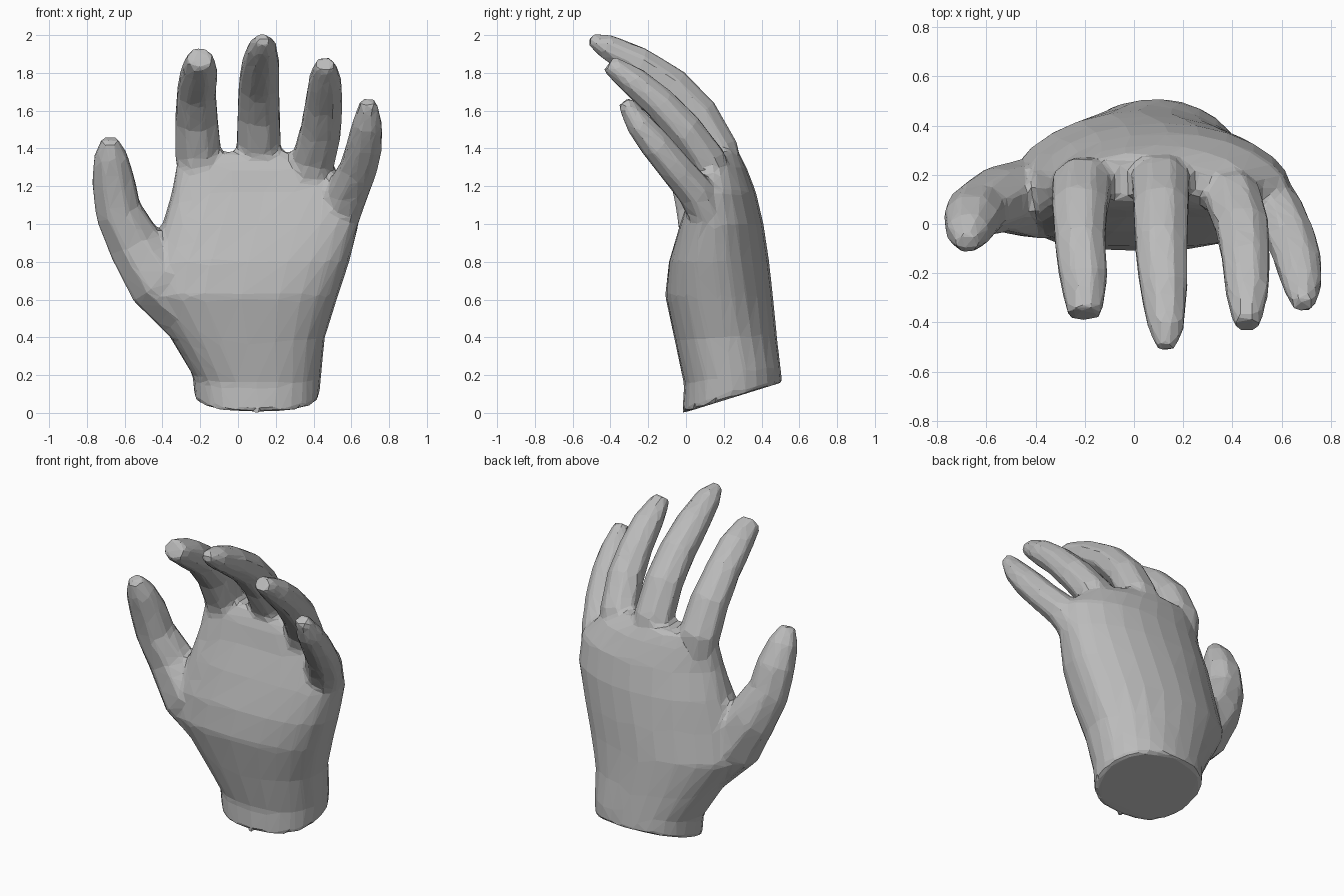
import bpy, bmesh, math
from mathutils import Vector

default_cube = bpy.data.objects.get("Cube")
if default_cube:
    bpy.data.objects.remove(default_cube, do_unlink=True)

skin = bpy.data.materials.new("plain grey")
skin.use_nodes = True
skin.diffuse_color = (0.5, 0.5, 0.5, 1)
skin.node_tree.nodes["Principled BSDF"].inputs["Base Color"].default_value = (0.5, 0.5, 0.5, 1)


def loft(bm, rings):
    """Bridge a stack of equal rings of points and cap both ends."""
    loops = [[bm.verts.new(p) for p in ring] for ring in rings]
    count = len(loops[0])
    for low, high in zip(loops, loops[1:]):
        for i in range(count):
            j = (i + 1) % count
            bm.faces.new((low[i], low[j], high[j], high[i]))
    bm.faces.new(loops[0][::-1])
    bm.faces.new(loops[-1])


def palm_ring(left, right, front, back, z, slope, bow, flat, ridge, sides=24):
    """Cross-section, tilted by slope, arched by bow, flat in front, ridged behind."""
    cx, cy = (left + right) / 2, (front + back) / 2
    hw, hd = (right - left) / 2, (back - front) / 2
    ring = []
    for i in range(sides):
        a = math.tau * i / sides
        c, s = math.cos(a), math.sin(a)
        power = flat if s < 0 else 1.0 if c > 0 else ridge
        u = math.copysign(abs(c) ** power, c)
        v = math.copysign(abs(s) ** power, s)
        ring.append((cx + hw * u, cy + hd * v - bow * u * u, z + slope * hd * v))
    return ring


def digit(bm, path, depth=0.94, sides=8):
    """Tapered tube through (x, y, z, radius) stations."""
    points = [Vector(p[:3]) for p in path]
    rings = []
    for k, centre in enumerate(points):
        along = (points[min(k + 1, len(points) - 1)] - points[max(k - 1, 0)]).normalized()
        side = Vector((1, 0, 0))
        side = (side - along * side.dot(along)).normalized()
        up = along.cross(side)
        r = path[k][3]
        angles = [math.tau * (i + 0.5) / sides for i in range(sides)]
        rings.append([centre + side * math.cos(a) * r * 1.05 + up * math.sin(a) * r * depth
                      for a in angles])
    loft(bm, rings)


bm = bmesh.new()

# Wrist and palm: left, right, front, back, height, slope, bow, flat, ridge
palm = [
    (-0.23, 0.43, -0.02, 0.51, 0.08, 0.31, 0, 0.9, 0.85),
    (-0.24, 0.44, -0.01, 0.50, 0.2, 0.2, 0, 0.85, 0.85),
    (-0.36, 0.46, -0.06, 0.48, 0.4, 0.05, 0, 0.75, 1),
    (-0.5, 0.53, -0.11, 0.46, 0.62, 0, 0, 0.7, 1.1),
    (-0.47, 0.59, -0.09, 0.44, 0.8, 0, 0.02, 0.7, 1.1),
    (-0.40, 0.64, -0.03, 0.41, 1.0, 0, 0.04, 0.7, 0.9),
    (-0.35, 0.63, 0.03, 0.37, 1.17, 0, 0.06, 0.8, 0.85),
    (-0.33, 0.50, 0.06, 0.32, 1.3, 0, 0.04, 0.85, 0.9),
    (-0.27, 0.30, 0.10, 0.28, 1.38, 0, 0.02, 0.85, 0.95),
]
loft(bm, [palm_ring(*row) for row in palm])

# Thumb with its fleshy base
digit(bm, [(-0.12, 0.16, 0.42, 0.18), (-0.42, 0.1, 0.71, 0.18), (-0.55, 0.1, 0.9, 0.145),
           (-0.635, 0.06, 1.07, 0.125), (-0.66, 0.02, 1.23, 0.115),
           (-0.675, -0.035, 1.36, 0.09), (-0.68, -0.08, 1.45, 0.045)])

# Index finger
digit(bm, [(-0.18, 0.19, 1.05, 0.1), (-0.21, 0.16, 1.37, 0.125), (-0.22, 0.07, 1.55, 0.115),
           (-0.22, -0.07, 1.7, 0.105), (-0.205, -0.22, 1.8, 0.1), (-0.2, -0.37, 1.88, 0.07)])

# Middle finger
digit(bm, [(0.11, 0.23, 1.1, 0.11), (0.11, 0.17, 1.4, 0.12), (0.11, 0.07, 1.58, 0.115),
           (0.11, -0.07, 1.73, 0.11), (0.12, -0.25, 1.85, 0.1), (0.13, -0.42, 1.94, 0.075),
           (0.13, -0.51, 1.98, 0.035)])

# Ring finger
digit(bm, [(0.34, 0.19, 1.08, 0.11), (0.4, 0.11, 1.34, 0.115), (0.44, -0.01, 1.5, 0.11),
           (0.455, -0.14, 1.64, 0.1), (0.46, -0.27, 1.75, 0.09), (0.46, -0.41, 1.85, 0.055)])

# Little finger
digit(bm, [(0.52, 0.14, 1.0, 0.11), (0.58, 0.05, 1.17, 0.11), (0.64, -0.06, 1.3, 0.1),
           (0.67, -0.16, 1.42, 0.095), (0.685, -0.25, 1.53, 0.08), (0.69, -0.33, 1.65, 0.045)])

bmesh.ops.recalc_face_normals(bm, faces=bm.faces[:])
mesh = bpy.data.meshes.new("hand")
bm.to_mesh(mesh)
bm.free()
mesh.materials.append(skin)
hand = bpy.data.objects.new("hand", mesh)
bpy.context.collection.objects.link(hand)

# Fuse the parts, soften the joins, then reduce to flat facets
fuse = hand.modifiers.new("fuse", "REMESH")
fuse.mode = "VOXEL"
fuse.voxel_size = 0.018
soften = hand.modifiers.new("soften", "SMOOTH")
soften.factor = 0.5
soften.iterations = 5
facet = hand.modifiers.new("facet", "DECIMATE")
facet.ratio = 0.05
